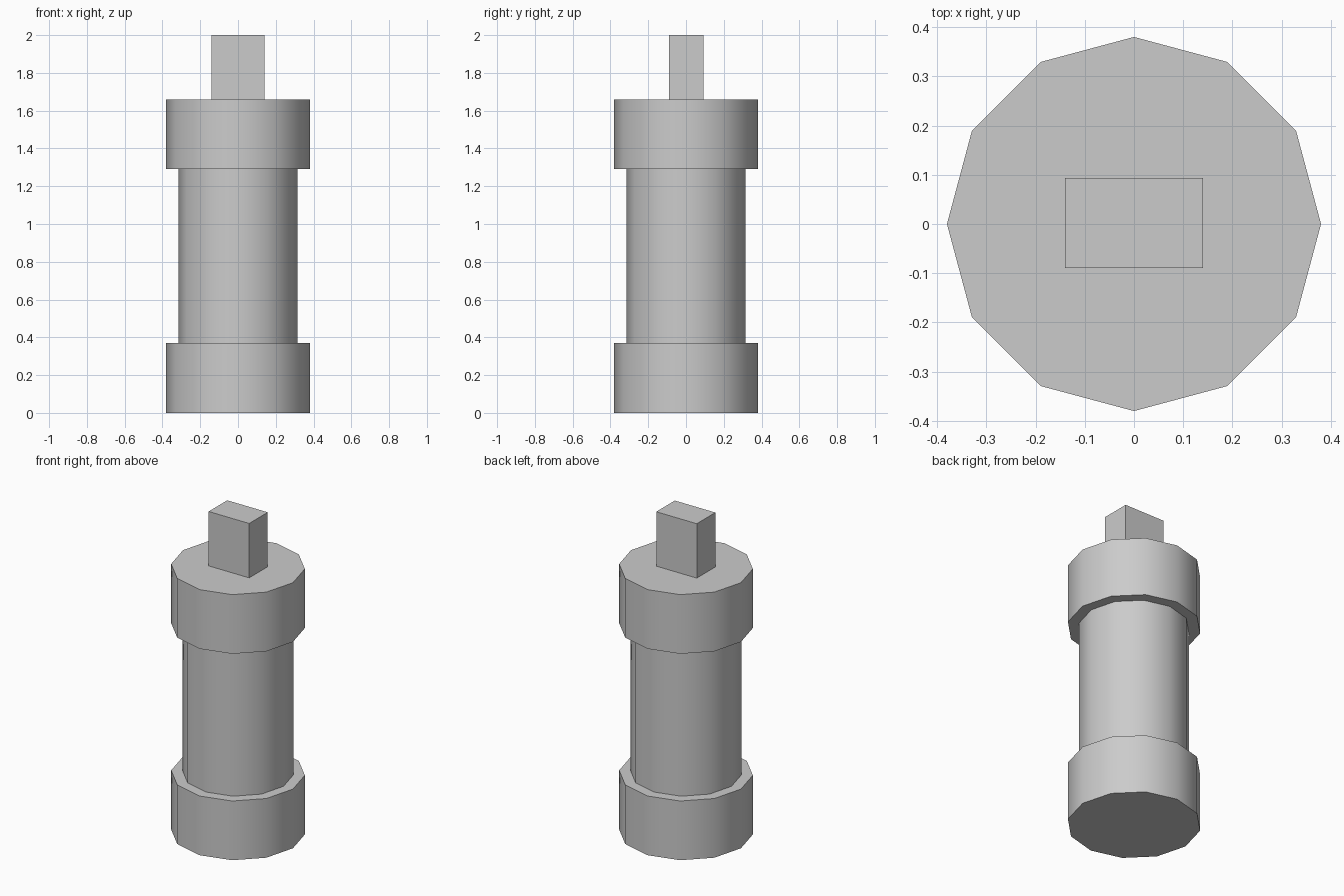
import bpy
import math

if "Cube" in bpy.data.objects:
    bpy.data.objects.remove(bpy.data.objects["Cube"])

CAP_RADIUS, BODY_RADIUS = 0.38, 0.315
CAP_HEIGHT, SHOULDER = 0.37, 1.66


def drum(name, radius, z0, z1):
    """Twelve-sided cylinder between two heights, smooth sides and sharp rims."""
    bpy.ops.mesh.primitive_cylinder_add(
        vertices=12, radius=radius, depth=z1 - z0, location=(0, 0, (z0 + z1) / 2))
    bpy.context.object.name = name
    bpy.ops.object.shade_smooth_by_angle(angle=math.radians(40))


# Wide end caps with a narrower body between them
drum("bottom_cap", CAP_RADIUS, 0, CAP_HEIGHT)
drum("body", BODY_RADIUS, CAP_HEIGHT, SHOULDER - CAP_HEIGHT)
drum("top_cap", CAP_RADIUS, SHOULDER - CAP_HEIGHT, SHOULDER)

# Rectangular tab on top
bpy.ops.mesh.primitive_cube_add(size=1, location=(0, 0.002, (SHOULDER + 2) / 2))
tab = bpy.context.object
tab.name = "top_tab"
tab.scale = (0.28, 0.183, 2 - SHOULDER)
bpy.ops.object.transform_apply(location=False, rotation=False, scale=True)
